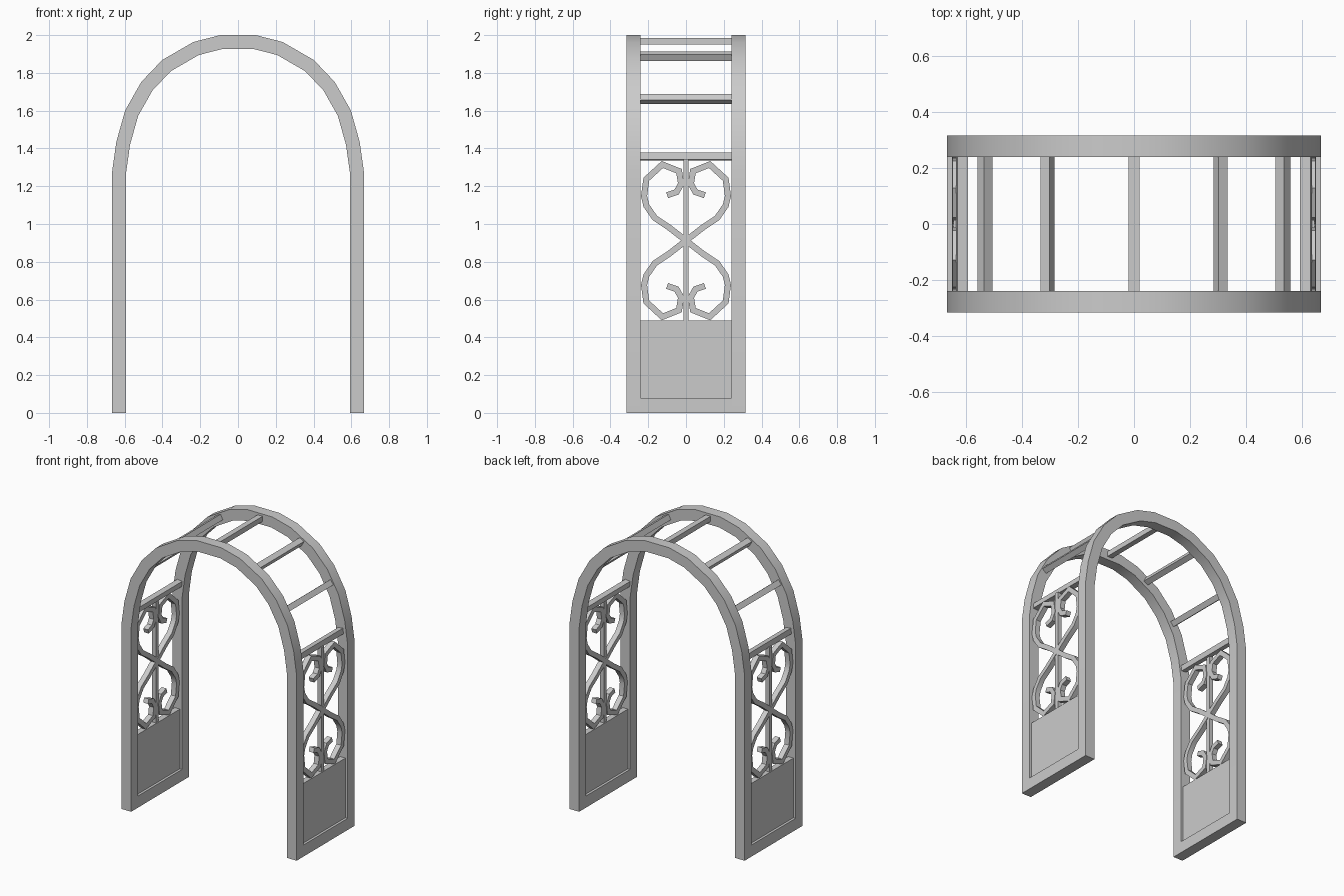
import bpy, bmesh, math
from mathutils import Vector, Matrix

cube = bpy.data.objects.get("Cube")
if cube:
    bpy.data.objects.remove(cube, do_unlink=True)

GREY = (0.6, 0.6, 0.6, 1.0)
mat = bpy.data.materials.new("painted_grey")
mat.use_nodes = True
mat.diffuse_color = GREY
mat.node_tree.nodes["Principled BSDF"].inputs["Base Color"].default_value = GREY


def finish(name, bm):
    bmesh.ops.recalc_face_normals(bm, faces=bm.faces)
    mesh = bpy.data.meshes.new(name)
    bm.to_mesh(mesh)
    bm.free()
    mesh.materials.append(mat)
    obj = bpy.data.objects.new(name, mesh)
    bpy.context.collection.objects.link(obj)
    bpy.ops.object.select_all(action="DESELECT")
    obj.select_set(True)
    bpy.context.view_layer.objects.active = obj
    bpy.ops.object.shade_smooth_by_angle(angle=math.radians(30))
    return obj


def box(name, center, size, tilt=0.0):
    """Box turned about the y axis."""
    bm = bmesh.new()
    bmesh.ops.create_cube(bm, size=1)
    place = (Matrix.Translation(center) @ Matrix.Rotation(tilt, 4, "Y")
             @ Matrix.Diagonal((*size, 1)))
    bmesh.ops.transform(bm, matrix=place, verts=bm.verts)
    return finish(name, bm)


def ribbon(name, path, width, place, low, high):
    """Flat bar of even width along a 2D path; place(a, b, depth) gives 3D."""
    pts = [Vector(p) for p in path]
    bm = bmesh.new()
    rings = []
    for i, p in enumerate(pts):
        before = (p - pts[i - 1]).normalized() if i else None
        after = (pts[i + 1] - p).normalized() if i < len(pts) - 1 else None
        before, after = before or after, after or before
        along = (before + after).normalized()
        side = Vector((-along.y, along.x)) * width / 2 / along.dot(before)
        corners = ((p - side, low), (p + side, low), (p + side, high), (p - side, high))
        rings.append([bm.verts.new(place(c.x, c.y, d)) for c, d in corners])
    for r, s in zip(rings, rings[1:]):
        for k in range(4):
            n = (k + 1) % 4
            bm.faces.new((r[k], r[n], s[n], s[k]))
    bm.faces.new(rings[0])
    bm.faces.new(rings[-1])
    return finish(name, bm)


# Two arches, front and back
half = [(0.63, 0), (0.63, 1.27), (0.608, 1.427), (0.563, 1.587),
        (0.482, 1.73), (0.378, 1.839), (0.222, 1.929), (0.09, 1.963)]
arch = half + [(-x, z) for x, z in reversed(half)]
for label, sign in (("front", -1), ("back", 1)):
    ribbon(label + "_arch", arch, 0.074, lambda a, b, d: (a, d, b),
           sign * 0.24, sign * 0.315)

# Crossbars over the top, turned to follow the arch
box("top_crossbar", (0, 0, 1.967), (0.038, 0.49, 0.036))
bars = [("upper", 0.309, 1.888, 27), ("middle", 0.532, 1.661, 52), ("lower", 0.614, 1.357, 83)]

# Scroll from the crossing point down to its curled end
curl = [(0.09, 0.07), (0.165, 0.12), (0.21, 0.185), (0.222, 0.235), (0.21, 0.325),
        (0.125, 0.403), (0.037, 0.368), (0.026, 0.30), (0.05, 0.257), (0.10, 0.24)]
s_curve = [(-y, z) for y, z in reversed(curl)] + [(0, 0)] + [(y, -z) for y, z in curl]

for label, s in (("left", 1), ("right", -1)):
    for part, x, z, angle in bars:
        box(f"{label}_{part}_crossbar", (s * x, 0, z), (0.038, 0.49, 0.038),
            s * math.radians(angle))
    # Side panel
    box(label + "_bottom_rail", (s * 0.63, 0, 0.04), (0.074, 0.48, 0.08))
    box(label + "_panel", (s * 0.63, 0, 0.285), (0.04, 0.49, 0.41))
    box(label + "_rod", (s * 0.63, 0, 0.915), (0.028, 0.028, 0.86))
    for hand, m in (("first", 1), ("second", -1)):
        ribbon(f"{label}_{hand}_scroll", s_curve, 0.032,
               lambda a, b, d: (s * d, m * a, 0.912 + b), 0.612, 0.648)
